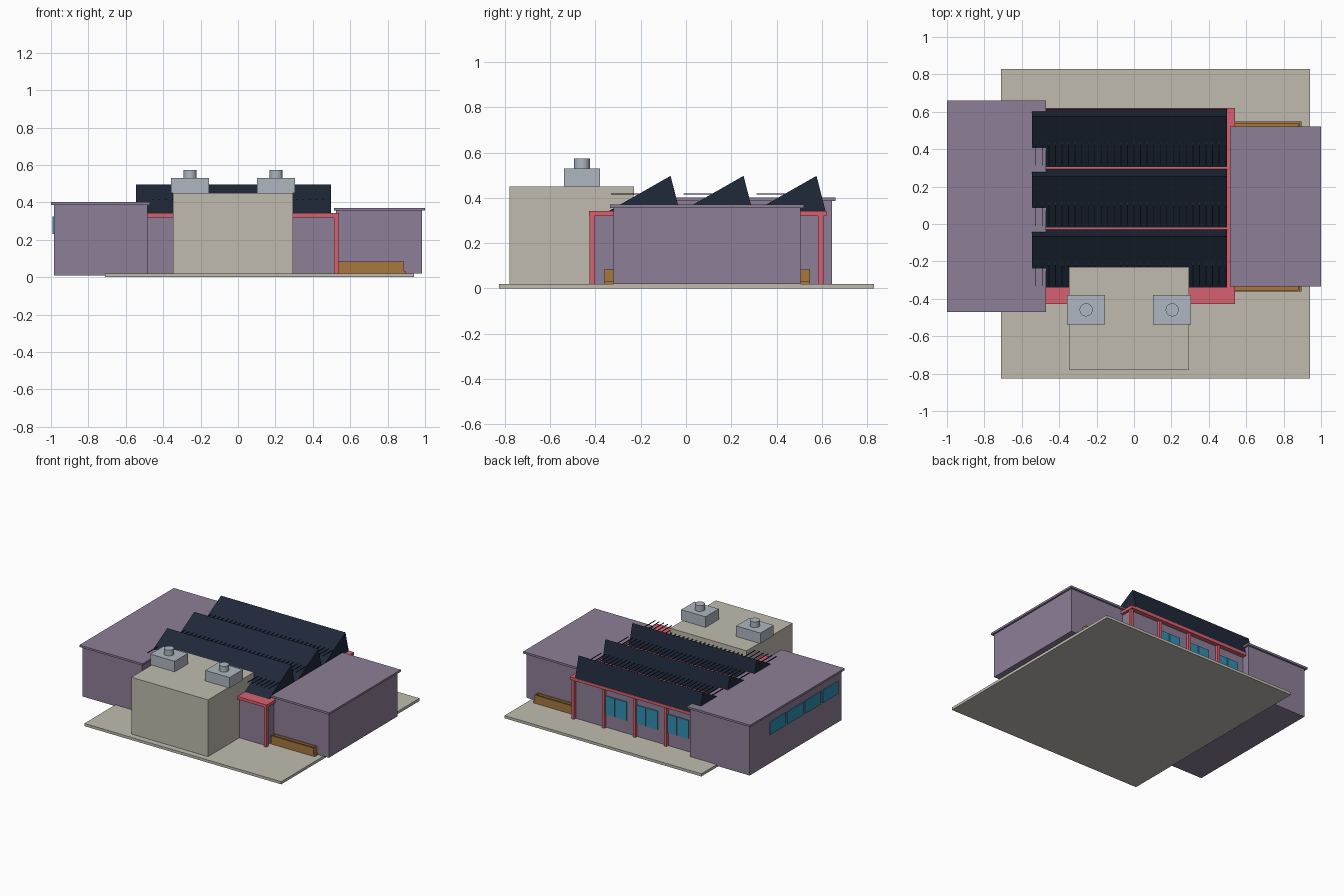
import bpy, bmesh

if "Cube" in bpy.data.objects:
    bpy.data.objects.remove(bpy.data.objects["Cube"])


def material(name, rgb):
    m = bpy.data.materials.new(name)
    m.diffuse_color = (*rgb, 1)
    m.use_nodes = True
    m.node_tree.nodes["Principled BSDF"].inputs["Base Color"].default_value = m.diffuse_color
    return m


PURPLE = material("purple_wall", (0.27, 0.21, 0.31))
BEIGE = material("concrete", (0.53, 0.50, 0.43))
RED = material("red_frame", (0.69, 0.12, 0.16))
DARK = material("dark_roof", (0.014, 0.022, 0.042))
GREY = material("vent_metal", (0.42, 0.47, 0.53))
BROWN = material("wood", (0.39, 0.19, 0.05))
BLUE = material("glass", (0.03, 0.28, 0.45))


def finish(name, bm, mat):
    bmesh.ops.recalc_face_normals(bm, faces=bm.faces)
    me = bpy.data.meshes.new(name)
    bm.to_mesh(me)
    bm.free()
    me.materials.append(mat)
    ob = bpy.data.objects.new(name, me)
    bpy.context.collection.objects.link(ob)
    return ob


def add_box(bm, x, y, z):
    vs = bmesh.ops.create_cube(bm, size=1)["verts"]
    for v in vs:
        v.co = [lo + (c + 0.5) * (hi - lo) for c, (lo, hi) in zip(v.co, (x, y, z))]


def boxes(name, mat, *specs):
    bm = bmesh.new()
    for s in specs:
        add_box(bm, *s)
    return finish(name, bm, mat)


# ground slab
boxes("base_slab", BEIGE, ((-0.71, 0.94), (-0.825, 0.83), (0, 0.02)))

# side wings with overhanging flat roofs
boxes("left_wing_walls", PURPLE, ((-0.985, -0.485), (-0.455, 0.645), (0.01, 0.386)))
boxes("left_wing_roof", PURPLE, ((-1.0, -0.47), (-0.47, 0.66), (0.386, 0.401)))
boxes("right_wing_walls", PURPLE, ((0.525, 0.985), (-0.32, 0.505), (0.02, 0.356)))
boxes("right_wing_roof", PURPLE, ((0.512, 1.0), (-0.335, 0.52), (0.356, 0.371)))

# central hall, red roof edge and posts
boxes("hall_walls", PURPLE, ((-0.49, 0.52), (-0.405, 0.585), (0.02, 0.322)))
boxes("hall_roof_edge", RED, ((-0.49, 0.54), (-0.428, 0.62), (0.32, 0.342)))
posts = [((x - 0.011, x + 0.011), (0.583, 0.607), (0.02, 0.322))
         for x in (0.525, 0.27, 0.01, -0.25)]
posts.append(((0.514, 0.536), (-0.425, -0.403), (0.02, 0.322)))
boxes("hall_posts", RED, *posts)

# sawtooth roofs, each with a row of thin horizontal fins on the slope
for i in range(3):
    dy = 0.322 * i
    bm = bmesh.new()
    profile = [(-0.342, 0.341), (-0.068, 0.497), (-0.028, 0.341)]
    face = bm.faces.new([bm.verts.new((-0.545, y + dy, z)) for y, z in profile])
    ext = bmesh.ops.extrude_face_region(bm, geom=[face])["geom"]
    bmesh.ops.translate(bm, vec=(1.042, 0, 0),
                        verts=[v for v in ext if isinstance(v, bmesh.types.BMVert)])
    finish(f"sawtooth_roof_{i + 1}", bm, DARK)
    fins = [((x - 0.002, x + 0.002), (-0.332 + dy, -0.19 + dy), (0.414, 0.419))
            for x in (-0.525 + 0.035 * k for k in range(30))]
    boxes(f"roof_fins_{i + 1}", DARK, *fins)

# front block with two rooftop vents
boxes("front_block", BEIGE, ((-0.347, 0.295), (-0.78, -0.23), (0.02, 0.45)))
for side, x in (("left", -0.256), ("right", 0.204)):
    boxes(f"{side}_vent_box", GREY, ((x - 0.102, x + 0.102), (-0.538, -0.38), (0.45, 0.53)))
    bpy.ops.mesh.primitive_cylinder_add(vertices=24, radius=0.035, depth=0.045,
                                        location=(x, -0.459, 0.5505))
    ob = bpy.context.object
    ob.name = f"{side}_vent_pipe"
    ob.data.materials.append(GREY)
    bpy.ops.object.shade_smooth_by_angle()

# wooden troughs in front of and behind the right wing
for name, wall, s in (("front_planter", -0.32, -1), ("back_planter", 0.505, 1)):
    def span(a, b):
        return tuple(sorted((wall + s * a, wall + s * b)))
    boxes(name, BROWN,
          ((0.53, 0.895), span(0, 0.042), (0.02, 0.034)),
          ((0.53, 0.887), span(0.032, 0.042), (0.034, 0.083)),
          ((0.53, 0.887), span(0, 0.008), (0.034, 0.083)),
          ((0.878, 0.887), span(0.008, 0.032), (0.034, 0.083)))

# windows in the left wing
boxes("left_wing_windows", BLUE,
      *[((-0.992, -0.98), (y - 0.095, y + 0.095), (0.23, 0.325))
        for y in (-0.315, -0.105, 0.105, 0.315)])

# paired windows in the back of the hall
panes = []
for x in (0.18, -0.08, -0.34):
    for a, b in ((-0.095, -0.004), (0.004, 0.095)):
        panes.append(((x + a, x + b), (0.575, 0.592), (0.12, 0.26)))
boxes("hall_back_windows", BLUE, *panes)
